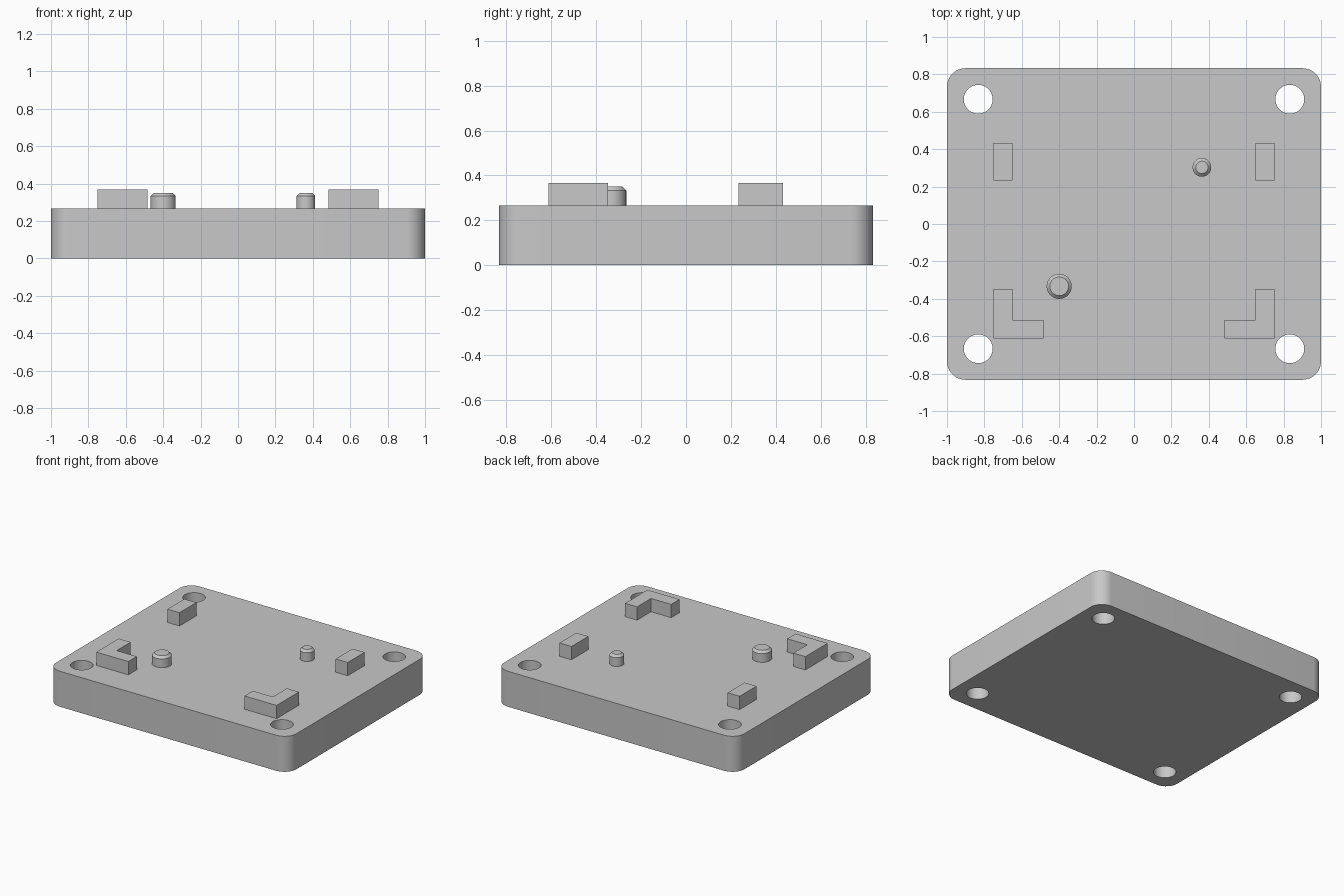
import bpy
import bmesh
from math import sin, cos, pi, radians
from mathutils import Matrix

default = bpy.data.objects.get("Cube")
if default:
    bpy.data.objects.remove(default, do_unlink=True)

PLATE_TOP, BLOCK_TOP, PIN_TOP = 0.267, 0.367, 0.35
CHAMFER = 0.017

grey = bpy.data.materials.new("plain grey")
grey.use_nodes = True
colour = (0.58, 0.58, 0.58, 1)
grey.diffuse_color = colour
grey.node_tree.nodes["Principled BSDF"].inputs["Base Color"].default_value = colour


def finish(obj):
    """Set the material and shade round walls smooth with crisp edges."""
    obj.data.materials.clear()
    obj.data.materials.append(grey)
    bpy.ops.object.select_all(action='DESELECT')
    obj.select_set(True)
    bpy.context.view_layer.objects.active = obj
    bpy.ops.object.shade_smooth_by_angle(angle=radians(25))


def add_mesh(name, bm):
    mesh = bpy.data.meshes.new(name)
    bm.to_mesh(mesh)
    bm.free()
    obj = bpy.data.objects.new(name, mesh)
    bpy.context.collection.objects.link(obj)
    finish(obj)


def arc(cx, cy, r, start, sweep, steps):
    return [(cx + r * cos(start + sweep * i / steps),
             cy + r * sin(start + sweep * i / steps)) for i in range(steps + 1)]


def prism(name, outlines, z0, z1):
    """Extrude closed outlines; inner outlines become through holes."""
    curve = bpy.data.curves.new(name, 'CURVE')
    curve.dimensions = '2D'
    curve.fill_mode = 'BOTH'
    curve.extrude = (z1 - z0) / 2
    for points in outlines:
        spline = curve.splines.new('POLY')
        spline.points.add(len(points) - 1)
        for p, (x, y) in zip(spline.points, points):
            p.co = (x, y, 0, 1)
        spline.use_cyclic_u = True
    temp = bpy.data.objects.new(name + "_outline", curve)
    bpy.context.collection.objects.link(temp)
    graph = bpy.context.evaluated_depsgraph_get()
    mesh = bpy.data.meshes.new_from_object(temp.evaluated_get(graph))
    bpy.data.objects.remove(temp, do_unlink=True)
    bm = bmesh.new()
    bm.from_mesh(mesh)
    bpy.data.meshes.remove(mesh)
    bmesh.ops.translate(bm, verts=bm.verts, vec=(0, 0, (z0 + z1) / 2))
    bmesh.ops.remove_doubles(bm, verts=bm.verts, dist=0.0001)
    bmesh.ops.recalc_face_normals(bm, faces=bm.faces)
    add_mesh(name, bm)


def pin(name, x, y, radius):
    """Round locating pin with a chamfered top."""
    height = PIN_TOP - PLATE_TOP
    bm = bmesh.new()
    bmesh.ops.create_cone(bm, cap_ends=True, segments=48, radius1=radius, radius2=radius,
                          depth=height,
                          matrix=Matrix.Translation((x, y, PLATE_TOP + height / 2)))
    rim = [e for e in bm.edges if all(v.co.z > PIN_TOP - 0.001 for v in e.verts)]
    bmesh.ops.bevel(bm, geom=rim, offset=CHAMFER, segments=1, affect='EDGES')
    add_mesh(name, bm)


# Base plate with rounded corners and four through holes
HALF_X, HALF_Y, CORNER = 1.0, 0.833, 0.1
border = []
for i, (sx, sy) in enumerate([(1, 1), (-1, 1), (-1, -1), (1, -1)]):
    border += arc(sx * (HALF_X - CORNER), sy * (HALF_Y - CORNER), CORNER, i * pi / 2, pi / 2, 12)
holes = [arc(sx * 0.833, sy * 0.667, 0.077, 0, 2 * pi, 48)[:-1]
         for sx in (-1, 1) for sy in (-1, 1)]
prism("base_plate", [border] + holes, 0, PLATE_TOP)

# Mirrored back stops and L-shaped front corner stops
OUT, IN, TOE = 0.75, 0.65, 0.483
for side, s in (("left", 1), ("right", -1)):
    back = [(OUT, 0.233), (OUT, 0.433), (IN, 0.433), (IN, 0.233)]
    corner = [(OUT, -0.613), (OUT, -0.347), (IN, -0.347),
              (IN, -0.513), (TOE, -0.513), (TOE, -0.613)]
    prism(side + "_back_stop", [[(s * x, y) for x, y in back]], PLATE_TOP, BLOCK_TOP)
    prism(side + "_corner_stop", [[(s * x, y) for x, y in corner]], PLATE_TOP, BLOCK_TOP)

# Locating pins
pin("large_pin", -0.4, -0.333, 0.067)
pin("small_pin", 0.363, 0.303, 0.05)
